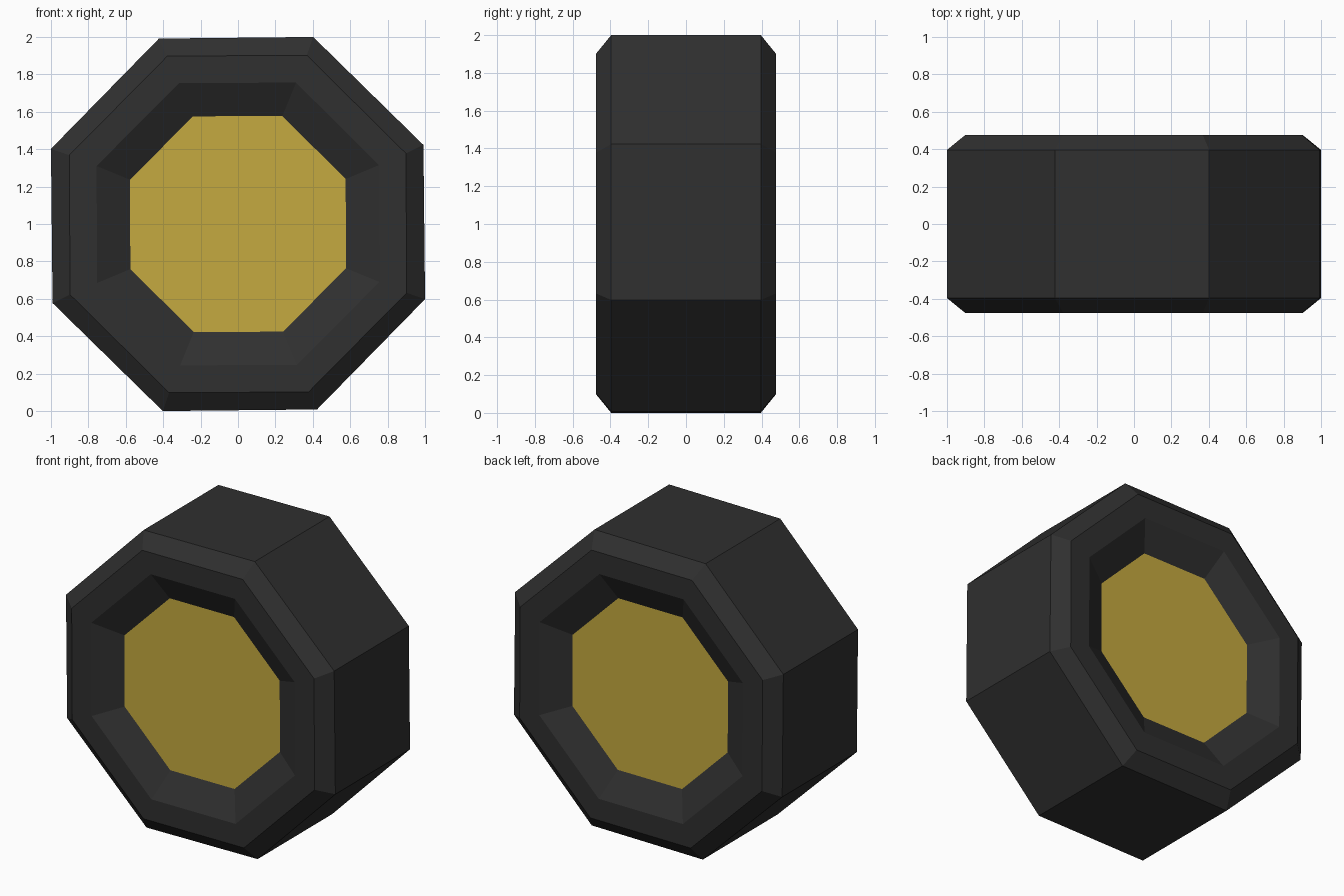
import bpy, bmesh, math

if "Cube" in bpy.data.objects:
    bpy.data.objects.remove(bpy.data.objects["Cube"])

SIDES = 8
CENTRE_Z = 1.0


def material(name, colour):
    m = bpy.data.materials.new(name)
    m.diffuse_color = (*colour, 1.0)
    m.use_nodes = True
    m.node_tree.nodes["Principled BSDF"].inputs["Base Color"].default_value = m.diffuse_color
    return m


def ring(bm, radius, y, twist):
    """Octagon in the XZ plane, flat side down, turned slightly by twist degrees."""
    verts = []
    for i in range(SIDES):
        a = math.radians(22.5 + twist + i * 360 / SIDES)
        verts.append(bm.verts.new((radius * math.cos(a), y, CENTRE_Z + radius * math.sin(a))))
    return verts


def finish(bm, name, mat):
    bmesh.ops.recalc_face_normals(bm, faces=bm.faces)
    me = bpy.data.meshes.new(name)
    bm.to_mesh(me)
    bm.free()
    me.materials.append(mat)
    ob = bpy.data.objects.new(name, me)
    bpy.context.collection.objects.link(ob)
    return ob


rubber = material("black rubber", (0.029, 0.029, 0.029))
brass = material("yellow hub", (0.56, 0.40, 0.05))

# Half profile from hub edge to tread: radius, distance from middle, twist
half = [(0.624, 0.38, 0.2), (0.817, 0.476, 0.2), (0.974, 0.476, 0.3), (1.0778, 0.396, 0.6)]
profile = [(r, -y, t) for r, y, t in half] + [(r, y, t) for r, y, t in reversed(half)]

# Tyre: tread, chamfers, side walls and sloping recesses
bm = bmesh.new()
rings = [ring(bm, *p) for p in profile]
for a, b in zip(rings, rings[1:]):
    for i in range(SIDES):
        j = (i + 1) % SIDES
        bm.faces.new((a[i], a[j], b[j], b[i]))
finish(bm, "tyre", rubber)

# Hub: flat disc on each side, at the bottom of the recess
for name, y in (("front_hub", -0.38), ("back_hub", 0.38)):
    bm = bmesh.new()
    face = bm.faces.new(ring(bm, 0.624, y, 0.2))
    bm.normal_update()
    if face.normal.y * y < 0:
        face.normal_flip()
    me = bpy.data.meshes.new(name)
    bm.to_mesh(me)
    bm.free()
    me.materials.append(brass)
    bpy.context.collection.objects.link(bpy.data.objects.new(name, me))
